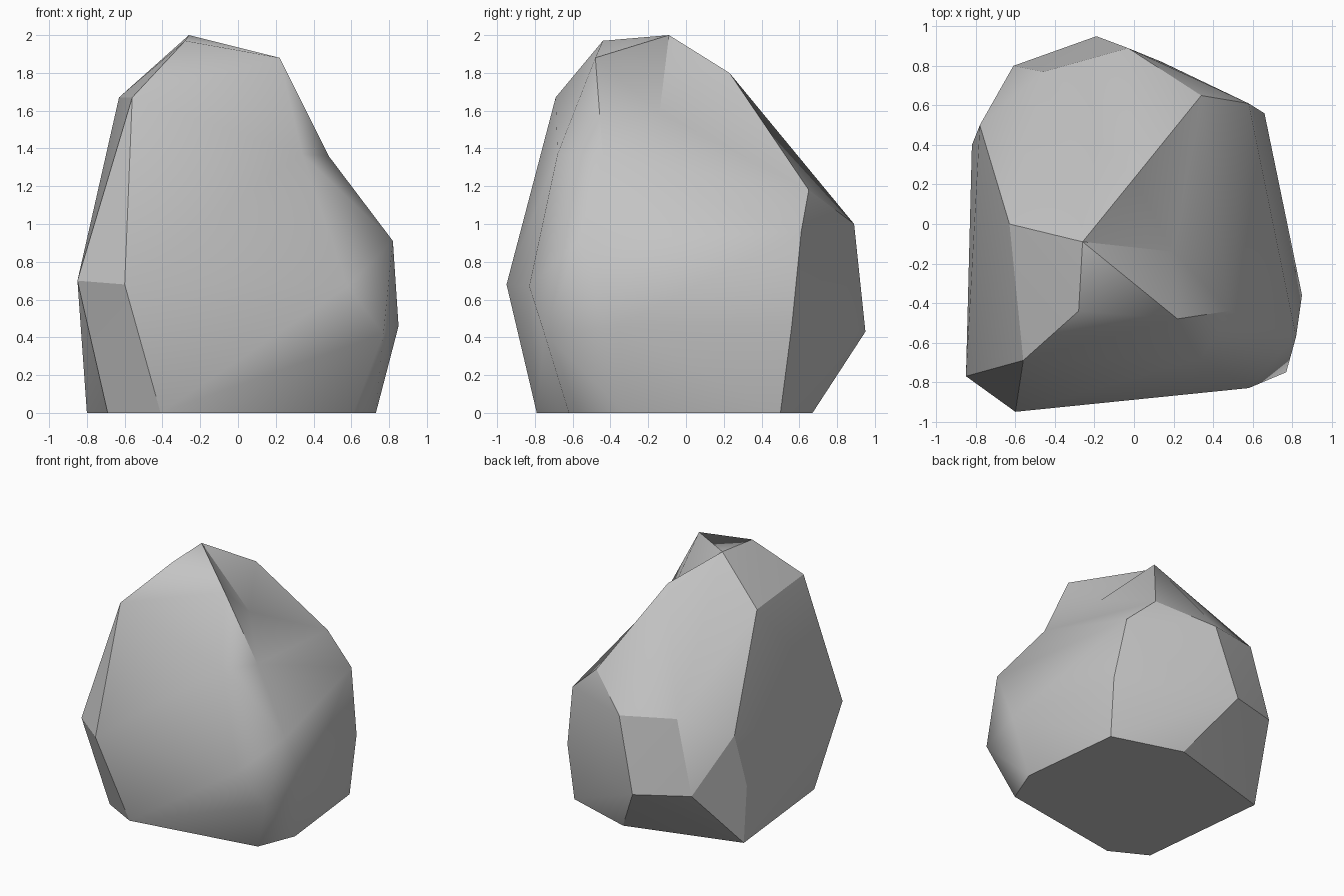
import bpy
import bmesh
import math

cube = bpy.data.objects.get("Cube")
if cube:
    bpy.data.objects.remove(cube, do_unlink=True)

# One flat stone colour
stone = bpy.data.materials.new("stone_grey")
stone.use_nodes = True
grey = (0.55, 0.55, 0.55, 1)
stone.diffuse_color = grey
stone.node_tree.nodes["Principled BSDF"].inputs["Base Color"].default_value = grey

# Footprint on the ground
base = [(.61, -.62), (.73, -.32), (.64, .5), (.09, .67),
        (-.8, .41), (-.69, -.64), (-.41, -.79)]

# Widest corners around the belly of the rock
belly = [(.58, -.83, .67), (.77, -.75, .42), (.85, -.36, .46), (.66, .56, .46),
         (.14, .82, .44), (-.19, .95, .43), (-.61, .8, .47), (-.82, .4, .46),
         (-.85, -.77, .7), (-.6, -.95, .68)]

# Corners of the sloping rear facets
rear = [(-.03, .89, 1), (-.46, .77, 1.04), (-.78, .5, .89)]

# Corners of the crown
crown = [(-.63, 0, 1.67), (-.56, -.69, 1.67), (-.28, -.44, 1.97)]

# Rim of the gully that runs down the left shoulder
rim = {
    "peak": (-.26, -.09, 2),
    "brow": (.22, -.48, 1.88),
    "chest": (.34, -.68, 1.37),
    "hip": (.82, -.57, .91),
    "heel": (.58, .61, .96),
    "spur": (.34, .65, 1.18),
    "crest": (0, .23, 1.8),
}

# Corners sunk below the rim, and the facets that join them to it
sunken = {"gully": (.2, -.14, 1.59), "shelf": (.48, -.44, 1.36)}
gully_facets = [
    "peak brow gully", "peak gully crest", "crest gully spur",
    "gully shelf spur", "brow shelf gully", "shelf heel spur",
    "shelf hip heel", "brow chest shelf", "chest hip shelf",
]


def sharp_bend(edge):
    """Crisp edges on the rear, the right flank and the foot; soft elsewhere."""
    if len(edge.link_faces) != 2:
        return True
    if any(f.normal.z < -.9 for f in edge.link_faces):
        return True
    middle_x = sum(v.co.x for v in edge.verts) / 2
    faceted = middle_x < -.25 or any(f.normal.y > .4 for f in edge.link_faces)
    return edge.calc_face_angle() > math.radians(20 if faceted else 75)


# Wrap the corners in a faceted skin
bm = bmesh.new()
for point in [(x, y, 0) for x, y in base] + belly + rear + crown:
    bm.verts.new(point)
corner = {name: bm.verts.new(point) for name, point in rim.items()}
bmesh.ops.convex_hull(bm, input=bm.verts[:], use_existing_faces=False)

# Open the skin inside the rim and fold the gully into the gap
edge_ring = set(corner.values())
lid = [f for f in bm.faces if all(v in edge_ring for v in f.verts)]
bmesh.ops.delete(bm, geom=lid, context='FACES')
corner.update({name: bm.verts.new(point) for name, point in sunken.items()})
for facet in gully_facets:
    bm.faces.new([corner[name] for name in facet.split()])

# Close any gap left along the rim and tidy up
bmesh.ops.holes_fill(bm, edges=[e for e in bm.edges if e.is_boundary], sides=0)
bmesh.ops.delete(bm, geom=[v for v in bm.verts if not v.link_faces], context='VERTS')
bmesh.ops.recalc_face_normals(bm, faces=bm.faces[:])
bm.normal_update()

# Soft shading with crisp facet edges
for face in bm.faces:
    face.smooth = True
for edge in bm.edges:
    edge.smooth = not sharp_bend(edge)

mesh = bpy.data.meshes.new("rock")
bm.to_mesh(mesh)
bm.free()
mesh.materials.append(stone)
rock = bpy.data.objects.new("rock", mesh)
bpy.context.collection.objects.link(rock)
